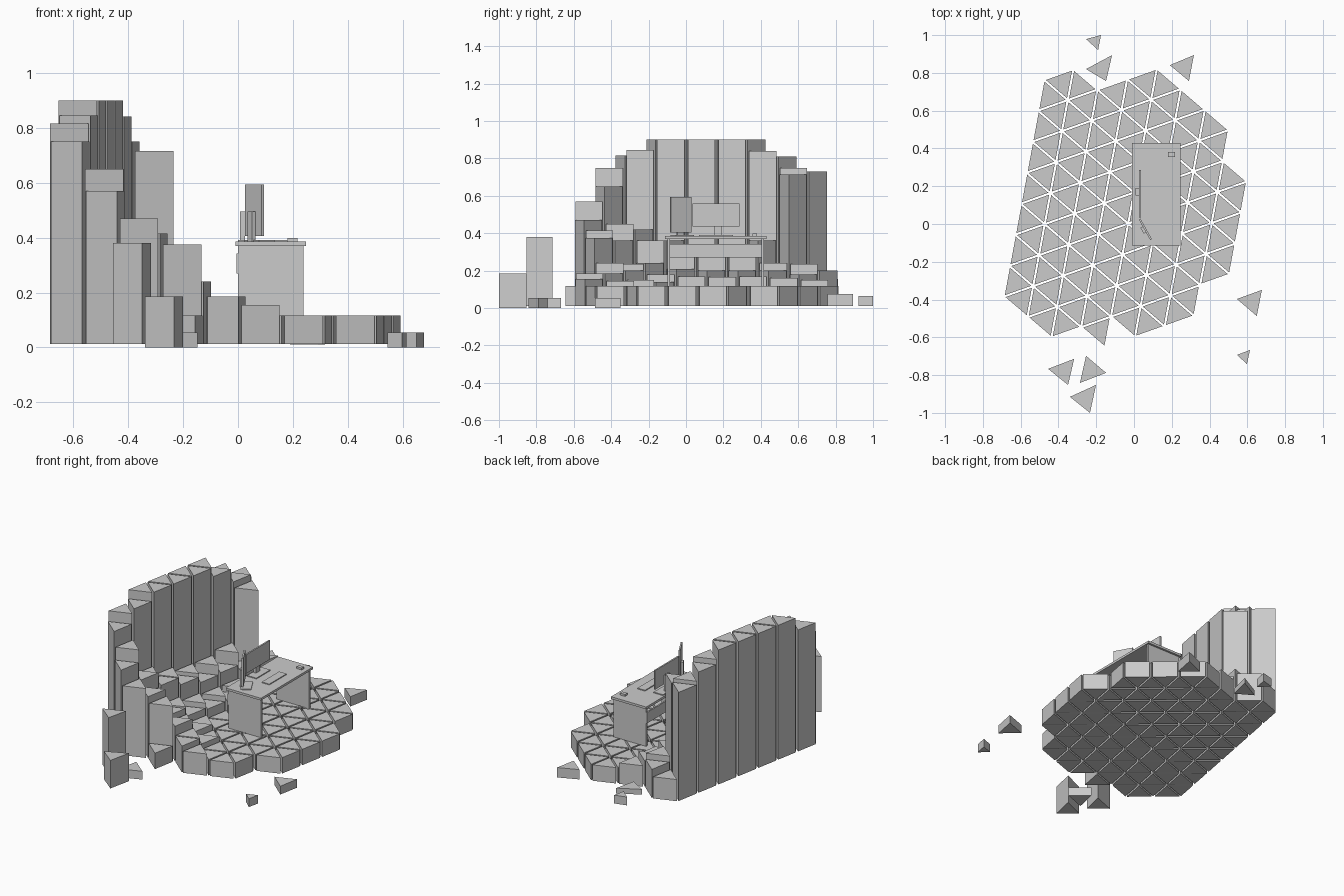
import bpy, bmesh
from math import cos, sin, radians
from mathutils import Vector

if "Cube" in bpy.data.objects:
    bpy.data.objects.remove(bpy.data.objects["Cube"])

O = Vector((-0.691, -0.385))
A = 0.167
U = Vector((cos(radians(79.5)), sin(radians(79.5)))) * A
V = Vector((cos(radians(19.5)), sin(radians(19.5)))) * A
BASE, FLOOR = 0.012, 0.117


def node(i, j):
    return O + U * i + V * j


def add_prism(bm, pts, z0, z1):
    lo = [bm.verts.new((p[0], p[1], z0)) for p in pts]
    hi = [bm.verts.new((p[0], p[1], z1)) for p in pts]
    n = len(pts)
    bm.faces.new(lo[::-1])
    bm.faces.new(hi)
    for k in range(n):
        bm.faces.new((lo[k], lo[(k + 1) % n], hi[(k + 1) % n], hi[k]))


def finish(name, bm):
    bmesh.ops.recalc_face_normals(bm, faces=bm.faces)
    me = bpy.data.meshes.new(name)
    bm.to_mesh(me)
    bm.free()
    ob = bpy.data.objects.new(name, me)
    bpy.context.collection.objects.link(ob)
    return ob


def box(name, x0, x1, y0, y1, z0, z1, angle=0):
    bm = bmesh.new()
    c = Vector(((x0 + x1) / 2, (y0 + y1) / 2))
    a = radians(angle)
    pts = []
    for x, y in ((x0, y0), (x1, y0), (x1, y1), (x0, y1)):
        d = Vector((x, y)) - c
        pts.append(c + Vector((d.x * cos(a) - d.y * sin(a), d.x * sin(a) + d.y * cos(a))))
    add_prism(bm, pts, z0, z1)
    return finish(name, bm)


# Platform outline in lattice steps
outline = [(0, 0), (-2, 2), (-2, 3), (-3, 4), (-2, 4), (-3, 5), (-3, 7), (-2, 7), (-2, 8),
           (1, 8), (2, 7), (3, 7), (6, 4), (6, 2), (7, 1), (7, 0)]


def inside(x, y):
    hit = False
    for (x1, y1), (x2, y2) in zip(outline, outline[1:] + outline[:1]):
        if (y1 > y) != (y2 > y) and x < (x2 - x1) * (y - y1) / (y2 - y1) + x1:
            hit = not hit
    return hit


# Column heights: rows running along the back wall, then the curved front end
rows = {("A", 0): [.815, .9, .9, .9, .9, .81, .73],
        ("B", 0): [.845, .9, .9, .9, .84, .75, .155],
        ("A", 1): [.42, .36, .33, .33, .36, .715, .2],
        ("B", 1): [.36, .31, .27, .28, .24, .235],
        ("A", 2): [.24, .21, .2, .2, .2, .18],
        ("B", 2): [.18, .17, .165, .17, .16, .15]}
heights = {(k, i, j): h for (k, j), hs in rows.items() for i, h in enumerate(hs)}
heights.update({("B", -1, 0): .75, ("A", -1, 1): .65, ("B", -2, 1): .57,
                ("A", -2, 2): .47, ("B", -2, 2): .415, ("A", -2, 3): .375,
                ("B", -1, 1): .45, ("A", -1, 2): .36, ("B", -1, 2): .235,
                ("A", -1, 3): .2, ("B", -2, 3): .24, ("A", -2, 4): .185,
                ("B", -1, 3): .15, ("B", -3, 4): .185, ("A", -3, 5): .155,
                ("B", -2, 4): .145, ("A", 0, 3): .14})

floor, wall = bmesh.new(), bmesh.new()
for i in range(-4, 8):
    for j in range(0, 9):
        for kind, cells in (("A", ((i, j), (i, j + 1), (i + 1, j))),
                            ("B", ((i + 1, j), (i, j + 1), (i + 1, j + 1)))):
            if not inside(sum(c[0] for c in cells) / 3, sum(c[1] for c in cells) / 3):
                continue
            pts = [node(*c) for c in cells]
            mid = sum(pts, Vector((0, 0))) / 3
            pts = [mid + (p - mid) * 0.885 for p in pts]
            h = heights.get((kind, i, j), FLOOR)
            add_prism(floor if h == FLOOR else wall, pts, BASE, h)
finish("floor_tiles", floor)
finish("wall_columns", wall)

# Loose triangles around the platform
loose = [((-.254, .979), (-.175, 1.0), (-.19, .921), .01, .065),
         ((-.254, .82), (-.116, .894), (-.148, .757), .02, .055),
         ((.19, .841), (.317, .894), (.291, .757), .01, .075),
         ((.545, -.397), (.677, -.349), (.65, -.487), 0, .055),
         ((.545, -.693), (.614, -.667), (.598, -.741), 0, .055),
         ((-.455, -.767), (-.317, -.714), (-.349, -.852), .012, .38),
         ((-.254, -.698), (-.148, -.788), (-.286, -.841), 0, .055),
         ((-.339, -.915), (-.201, -.852), (-.233, -1.0), 0, .185)]
bm = bmesh.new()
for a, b, c, z0, z1 in loose:
    add_prism(bm, (a, b, c), z0, z1)
finish("loose_triangles", bm)

# Desk
box("desk_top", -.01, .247, -.113, .43, .37, .385)
box("desk_front_end", 0, .238, -.1, -.086, FLOOR, .37)
box("desk_back_end", 0, .238, .403, .417, FLOOR, .37)
box("desk_rear_panel", -.006, .003, -.1, .417, .27, .342)

# Wide screen on its stand
box("wide_screen", .026, .036, .035, .285, .435, .56)
box("wide_screen_post", .008, .026, .15, .19, .385, .495)
box("wide_screen_foot", 0, .068, .095, .24, .385, .391)

# Upright turned screen on its stand
box("upright_screen", .055, .065, -.09, .034, .405, .593, 29)
box("upright_screen_post", .042, .056, -.05, -.015, .385, .495, 29)
box("upright_screen_foot", .045, .11, -.075, .035, .385, .391, 29)

# Small things on the desk
box("keyboard", .125, .18, .07, .25, .385, .391)
box("mouse", .18, .217, .355, .38, .385, .398)
